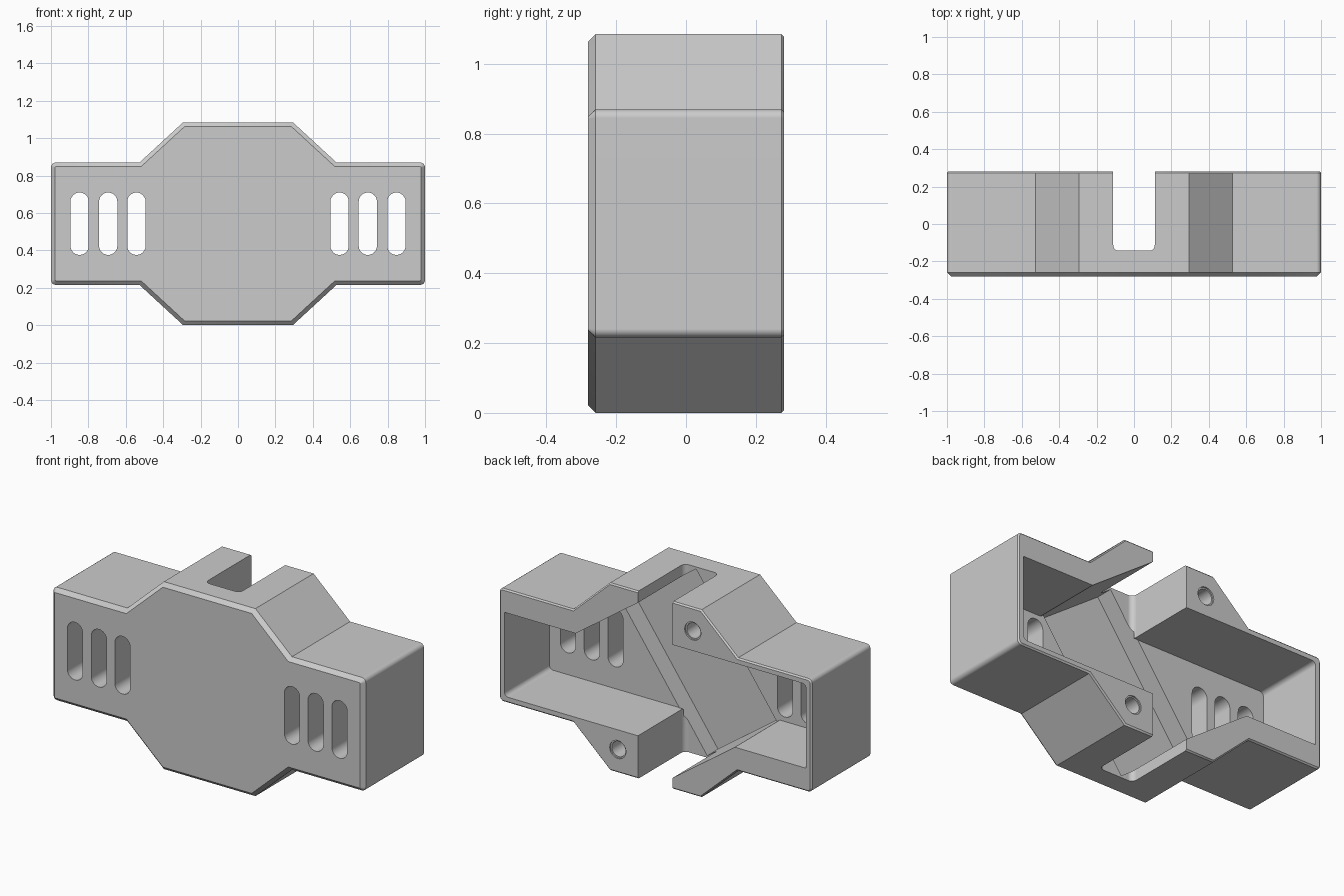
import bpy, bmesh, math
from mathutils import Vector

if "Cube" in bpy.data.objects:
    bpy.data.objects.remove(bpy.data.objects["Cube"], do_unlink=True)

HEIGHT, MID, HALF = 1.085, 0.5425, 0.281
FLOOR, POCKET = -0.13, -0.242
TILT, REACH, WIDTH = math.radians(54.5), 0.453, 0.279

grey = bpy.data.materials.new("light grey plastic")
grey.use_nodes = True
grey.diffuse_color = (0.6, 0.6, 0.6, 1)
grey.node_tree.nodes["Principled BSDF"].inputs["Base Color"].default_value = grey.diffuse_color


def finish(name, bm):
    bmesh.ops.recalc_face_normals(bm, faces=bm.faces)
    if bm.calc_volume(signed=True) < 0:
        bmesh.ops.reverse_faces(bm, faces=bm.faces)
    mesh = bpy.data.meshes.new(name)
    bm.to_mesh(mesh)
    bm.free()
    mesh.materials.append(grey)
    obj = bpy.data.objects.new(name, mesh)
    bpy.context.collection.objects.link(obj)
    return obj


def prism(points, start, end, axis):
    """Extrude a 2D outline along y (outline in x, z) or z (outline in x, y)."""
    place = (lambda p, t: (p[0], t, p[1])) if axis == "y" else (lambda p, t: (p[0], p[1], t))
    bm = bmesh.new()
    face = bm.faces.new([bm.verts.new(place(p, start)) for p in points])
    ext = bmesh.ops.extrude_face_region(bm, geom=[face])
    shift = Vector(place((0, 0), end - start))
    for v in ext["geom"]:
        if isinstance(v, bmesh.types.BMVert):
            v.co += shift
    bmesh.ops.recalc_face_normals(bm, faces=bm.faces)
    return bm


def bevel(bm, test, size, segments):
    edges = [e for e in bm.edges if test(*[v.co for v in e.verts])]
    bmesh.ops.bevel(bm, geom=edges, offset=size, segments=segments,
                    profile=0.5, affect="EDGES")


def slot_outline(cx, cz, r, half_len, n=12):
    pts = []
    for side in (1, -1):
        for i in range(n + 1):
            a = math.pi * i / n + (0 if side > 0 else math.pi)
            pts.append((cx + r * math.cos(a), cz + side * half_len + r * math.sin(a)))
    return pts


def circle(cx, cz, r, n=32):
    return [(cx + r * math.cos(math.tau * i / n), cz + r * math.sin(math.tau * i / n))
            for i in range(n)]


# Outer shell: wide bar with a tall central hump above and below
quarter = [(1.0, 0.327), (0.527, 0.327), (0.293, MID)]
outline = [(x, MID + z) for x, z in quarter]
outline += [(-x, MID + z) for x, z in reversed(quarter)]
outline += [(-x, MID - z) for x, z in quarter]
outline += [(x, MID - z) for x, z in reversed(quarter)]
bm = prism(outline, -HALF, HALF, "y")
bevel(bm, lambda a, b: abs(a.y - b.y) > 0.1 and abs(a.x) > 0.99, 0.025, 4)
bevel(bm, lambda a, b: max(a.y, b.y) < -HALF + 1e-4, 0.022, 1)
bevel(bm, lambda a, b: min(a.y, b.y) > HALF - 1e-4, 0.008, 1)
shell = finish("housing", bm)

cutters = []

# Strap slots, cut first into the solid body
for s in (1, -1):
    for x in (0.543, 0.694, 0.847):
        cutters.append(finish("slot_cutter", prism(
            slot_outline(s * x, MID, 0.049, 0.118), -0.4, 0.0, "y")))

# Side compartments with a slanted inner end, each the other turned half way round
top = 0.193
slant_x = (REACH - top * math.sin(TILT)) / math.cos(TILT)
slant_z = REACH / math.sin(TILT)
for s in (1, -1):
    shape = [(0, -0.293), (0.966, -0.293), (0.966, top), (slant_x, top), (0, slant_z)]
    bm = prism([(s * x, MID + s * z) for x, z in shape], FLOOR, 0.4, "y")
    bevel(bm, lambda a, b: abs(a.y - b.y) > 0.1 and s * a.x > 0.9
          and s * (a.z - MID) < 0, 0.025, 5)
    cutters.append(finish("compartment_cutter", bm))

# Rear notch running from top to bottom
bm = prism([(-0.111, -0.143), (0.111, -0.143), (0.111, 0.42), (-0.111, 0.42)],
           -0.1, HEIGHT + 0.1, "z")
bevel(bm, lambda a, b: abs(a.z - b.z) > 0.5 and a.y < 0, 0.03, 6)
cutters.append(finish("notch_cutter", bm))

# Tilted pocket sunk into the compartment floor
along = Vector((math.cos(TILT), math.sin(TILT))) * REACH
across = Vector((math.sin(TILT), -math.cos(TILT))) * WIDTH
centre = Vector((0, MID))
corners = [centre + i * along + j * across for i, j in ((1, 1), (1, -1), (-1, -1), (-1, 1))]
cutters.append(finish("pocket_cutter", prism(corners, POCKET, FLOOR + 0.002, "y")))

# Screw holes with a shallow rim
for s in (1, -1):
    hole = (-s * 0.24, MID + s * 0.407)
    cutters.append(finish("screw_hole_cutter", prism(circle(*hole, 0.044), -0.05, 0.4, "y")))
    cutters.append(finish("hole_rim_cutter", prism(
        circle(*hole, 0.052), HALF - 0.008, 0.39, "y")))

# Carve the shell
bpy.ops.object.select_all(action="DESELECT")
bpy.context.view_layer.objects.active = shell
shell.select_set(True)
for cutter in cutters:
    mod = shell.modifiers.new("carve", "BOOLEAN")
    mod.operation = "DIFFERENCE"
    mod.solver = "EXACT"
    mod.object = cutter
    bpy.ops.object.modifier_apply(modifier=mod.name)
    bpy.data.objects.remove(cutter, do_unlink=True)

bpy.ops.object.shade_smooth_by_angle(angle=math.radians(32))
weighted = shell.modifiers.new("even shading", "WEIGHTED_NORMAL")
weighted.keep_sharp = True
